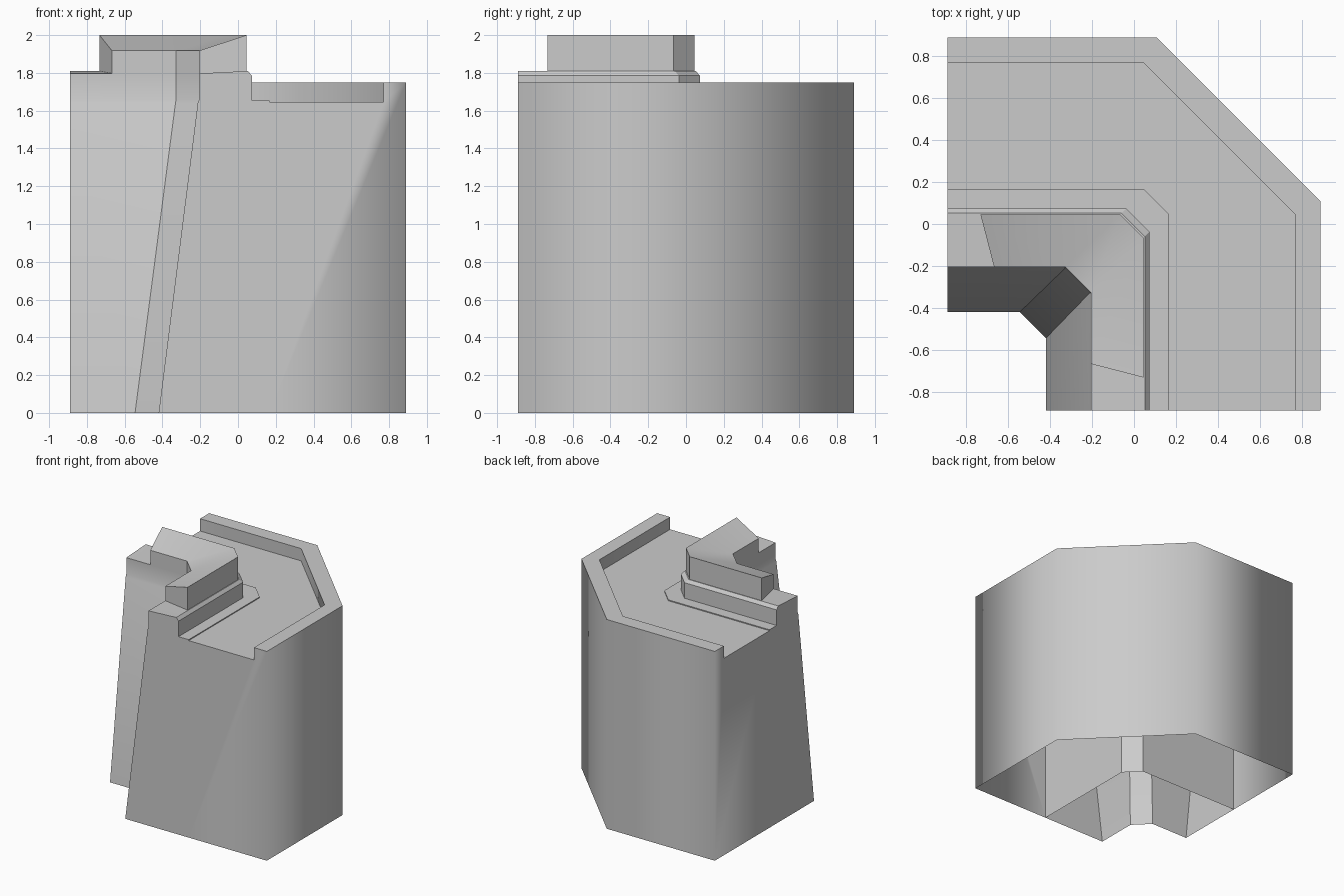
import bpy, bmesh
from math import radians

if "Cube" in bpy.data.objects:
    bpy.data.objects.remove(bpy.data.objects["Cube"])

END = -0.89


def loft(name, rows, extra=(), caps=True, loop=False, smooth=30):
    """Sweep a profile round the chamfered corner.
    Each row is (offset, chamfer start, z[, end position]); the corner is
    symmetric about the x = y diagonal. extra rows only shape the end caps."""
    bm = bmesh.new()
    grid = []
    for row in list(rows) + list(extra):
        o, c, z = row[:3]
        e = row[3] if len(row) > 3 else END
        pts = [(e, o), (c, o), (o, c), (o, e)]
        grid.append([bm.verts.new((x, y, z)) for x, y in pts])
    n = len(rows)
    for i in range(n if loop else n - 1):
        a, b = grid[i], grid[(i + 1) % n]
        for j in range(3):
            bm.faces.new((a[j], b[j], b[j + 1], a[j + 1]))
    if caps:
        bm.faces.new([r[0] for r in reversed(grid)])
        bm.faces.new([r[3] for r in grid])
    # drop path vertices that only served as cap helpers
    bmesh.ops.delete(bm, geom=[v for v in bm.verts if not v.link_faces],
                     context='VERTS')
    me = bpy.data.meshes.new(name)
    bm.to_mesh(me)
    bm.free()
    ob = bpy.data.objects.new(name, me)
    bpy.context.collection.objects.link(ob)
    bpy.ops.object.select_all(action='DESELECT')
    ob.select_set(True)
    bpy.context.view_layer.objects.active = ob
    bpy.ops.object.shade_smooth_by_angle(angle=radians(smooth))
    return ob


# Softly shaded outer wall with its two end faces, open underneath
loft("outer_wall",
     [(0.89, 0.11, 0), (0.89, 0.11, 1.75)],
     extra=[(0.77, 0.045, 1.75), (0.77, 0.045, 1.647),
            (0.167, 0.047, 1.647), (0.167, 0.047, 0)],
     smooth=100)

# Raised rim and sunken walkway
loft("walkway",
     [(0.89, 0.11, 1.75), (0.77, 0.045, 1.75),
      (0.77, 0.045, 1.647), (0.167, 0.047, 1.647)],
     caps=False, smooth=50)

# Core wall: back face, ledge, parapet base and leaning inner face
loft("core_wall",
     [(0.167, 0.047, 0), (0.167, 0.047, 1.655),
      (0.073, -0.037, 1.655), (0.073, -0.037, 1.785),
      (0.052, -0.06, 1.81), (-0.205, -0.328, 1.797),
      (-0.205, -0.328, 1.66), (-0.213, -0.331, 1.64),
      (-0.42, -0.545, 0)])

# Upper parapet block with sloping top and angled ends
loft("parapet_block",
     [(0.046, -0.066, 1.79, -0.733), (0.046, -0.066, 2.0, -0.733),
      (-0.205, -0.328, 1.918, -0.668), (-0.205, -0.328, 1.79, -0.668)],
     loop=True)
